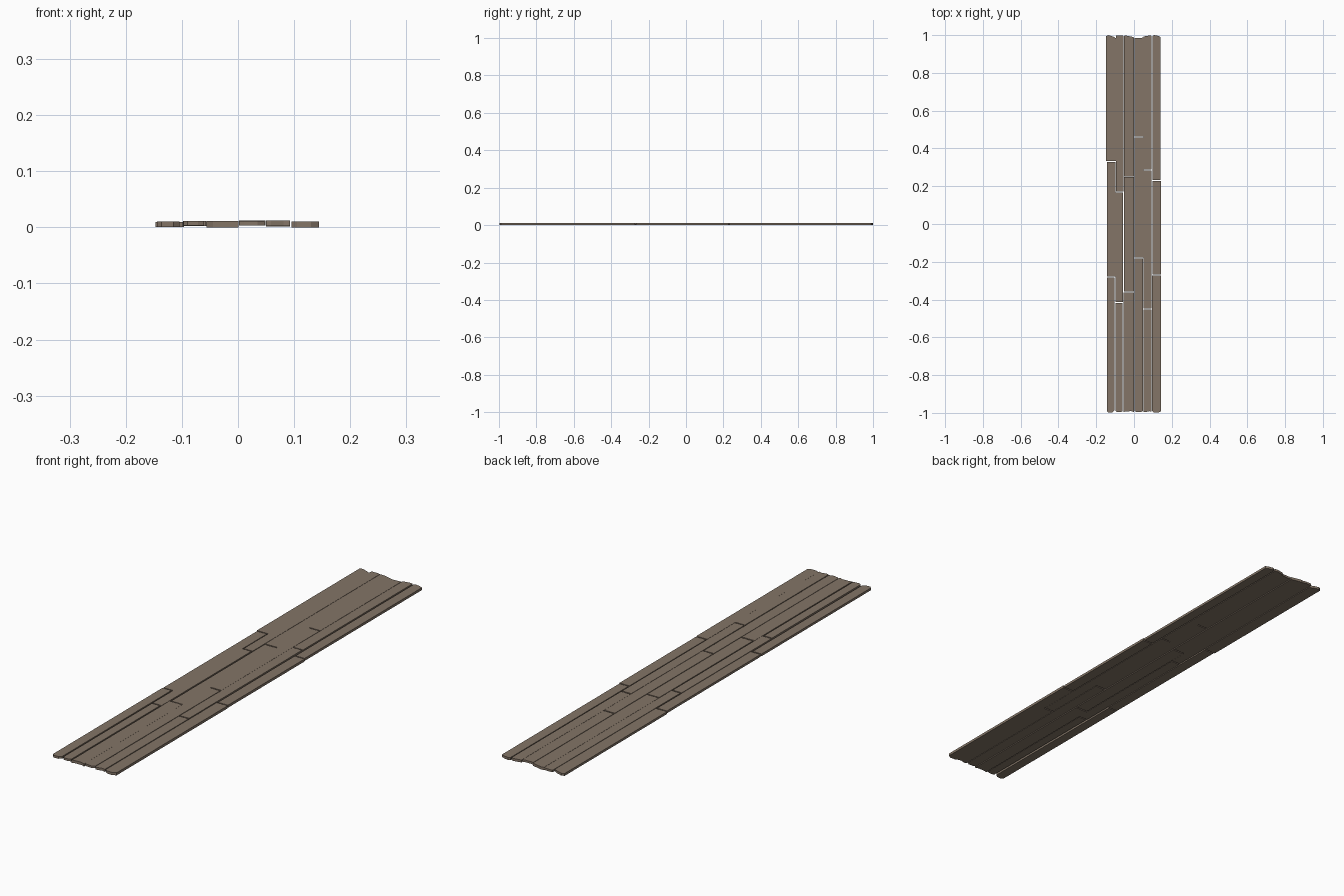
import bpy, bmesh, random

if "Cube" in bpy.data.objects:
    bpy.data.objects.remove(bpy.data.objects["Cube"])

random.seed(4)

wood = bpy.data.materials.new("weathered_brown_wood")
wood.diffuse_color = (0.23, 0.178, 0.135, 1)
wood.use_nodes = True
wood.node_tree.nodes["Principled BSDF"].inputs["Base Color"].default_value = wood.diffuse_color

GAP = 0.0025  # half gap at the butt joints


def worn_end(x0, x1, y, s, bite):
    """Points of a chipped board end, left to right; s is the outward sign."""
    w = x1 - x0
    return [(x0, y - s * bite[0]), (x0 + w * 0.2, y - s * bite[1]),
            (x0 + w * 0.72, y - s * bite[2]), (x1, y - s * bite[3])]


def plank(name, x0, x1, y0, y1, z0, z1, low=None, high=None):
    """Flat board extruded from its plan outline."""
    front = worn_end(x0, x1, y0, -1, low) if low else [(x0, y0), (x1, y0)]
    back = worn_end(x0, x1, y1, 1, high) if high else [(x0, y1), (x1, y1)]
    bm = bmesh.new()
    face = bm.faces.new([bm.verts.new((x, y, z0)) for x, y in front + back[::-1]])
    new = bmesh.ops.extrude_face_region(bm, geom=[face])
    bmesh.ops.translate(bm, vec=(0, 0, z1 - z0),
                        verts=[v for v in new["geom"] if isinstance(v, bmesh.types.BMVert)])
    bmesh.ops.recalc_face_normals(bm, faces=bm.faces)
    me = bpy.data.meshes.new(name)
    bm.to_mesh(me)
    bm.free()
    me.materials.append(wood)
    bpy.context.collection.objects.link(bpy.data.objects.new(name, me))


# per row: joints in y, (x0, x1) for front/middle/back boards, z bottom/top, end chips
rows = [
    ((-0.28, 0.33), [(-0.144, -0.104), (-0.143, -0.099), (-0.147, -0.096)],
     (0.001, 0.0105), (0.010, 0.002, 0.003, 0.012), (0.006, 0.000, 0.008, 0.016)),
    ((-0.415, 0.17), [(-0.097, -0.061), (-0.098, -0.057), (-0.095, -0.055)],
     (0.003, 0.0115), (0.010, 0.004, 0.004, 0.008), (0.002, 0.001, 0.001, 0.004)),
    ((-0.36, 0.25), [(-0.056, 0.001), (-0.052, 0.001), (-0.054, 0.001)],
     (0.000, 0.0110), (0.004, 0.008, 0.009, 0.004), (0.004, 0.002, 0.008, 0.012)),
    ((-0.18, 0.46), [(0.002, 0.047), (0.002, 0.049), (0.002, 0.049)],
     (0.003, 0.0115), (0.010, 0.006, 0.004, 0.010), (0.014, 0.016, 0.015, 0.013)),
    ((-0.45, 0.285), [(0.050, 0.093), (0.050, 0.092), (0.050, 0.093)],
     (0.002, 0.0120), (0.006, 0.004, 0.009, 0.006), (0.008, 0.006, 0.002, 0.004)),
    ((-0.27, 0.23), [(0.095, 0.144), (0.097, 0.142), (0.098, 0.139)],
     (0.000, 0.0105), (0.010, 0.003, 0.002, 0.010), (0.004, 0.000, 0.004, 0.010)),
]

# floor boards: three staggered lengths in every row
for r, (joints, spans, (zb, zt), low, high) in enumerate(rows, 1):
    ys = [-1.0, *joints, 1.0]
    for i, (x0, x1) in enumerate(spans):
        dz = 0 if i == 0 else random.uniform(-0.0008, 0.0004)
        plank(f"plank_row{r}_{('front', 'middle', 'back')[i]}", x0, x1,
              ys[i] + (GAP if i else 0), ys[i + 1] - (GAP if i < 2 else 0),
              max(0, zb + dz), zt + dz,
              low if i == 0 else None, high if i == 2 else None)
